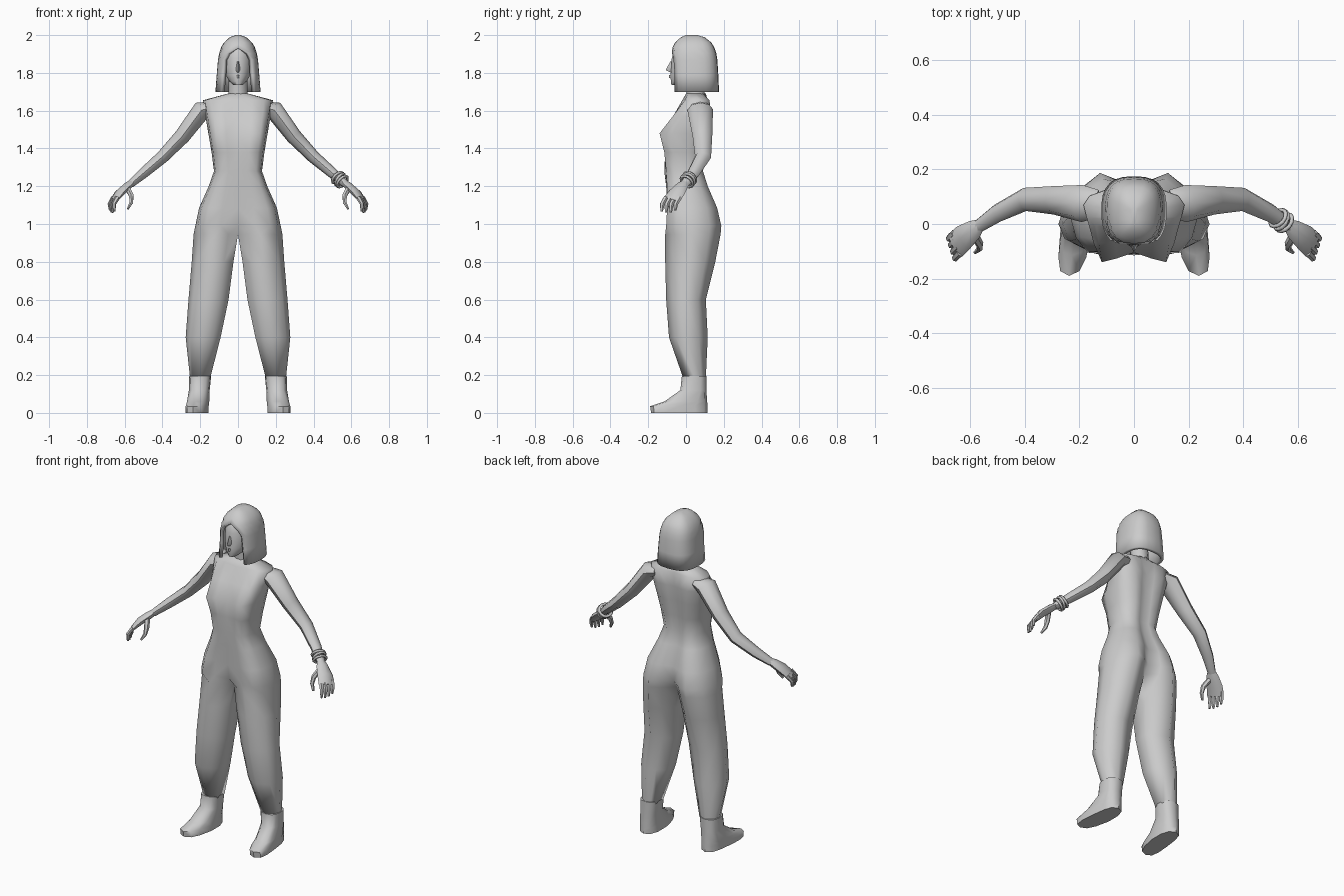
import bpy, bmesh, math
from mathutils import Vector

if "Cube" in bpy.data.objects:
    bpy.data.objects.remove(bpy.data.objects["Cube"])

GREY = bpy.data.materials.new("light_grey")
GREY.diffuse_color = (0.6, 0.6, 0.6, 1)
GREY.use_nodes = True
GREY.node_tree.nodes["Principled BSDF"].inputs["Base Color"].default_value = GREY.diffuse_color


def loft(name, rings, closed=True, caps=(True, True), mirror=False, skip=None, angle=50):
    """Skin a list of equal-length point rings; skip(row, column) leaves holes."""
    bm = bmesh.new()
    rows = [[bm.verts.new(p) for p in r] for r in rings]
    n = len(rows[0])
    for i in range(len(rows) - 1):
        for j in range(n if closed else n - 1):
            if not (skip and skip(i, j)):
                k = (j + 1) % n
                bm.faces.new((rows[i][j], rows[i][k], rows[i + 1][k], rows[i + 1][j]))
    for use, r in zip(caps, (rows[0], rows[-1])):
        if use:
            bm.faces.new(r)
    bmesh.ops.remove_doubles(bm, verts=bm.verts, dist=0.0005)
    bmesh.ops.recalc_face_normals(bm, faces=bm.faces)
    me = bpy.data.meshes.new(name)
    bm.to_mesh(me)
    bm.free()
    me.materials.append(GREY)
    me.shade_smooth()
    me.set_sharp_from_angle(angle=math.radians(angle))
    ob = bpy.data.objects.new(name, me)
    bpy.context.collection.objects.link(ob)
    if mirror:
        m = ob.modifiers.new("mirror", 'MIRROR')
        m.use_clip = True
    return ob


def tube(name, sections, sides=8, wide=(0, 1, 0), mirror=True):
    """Tube through (centre, half width along 'wide', half thickness) sections."""
    pts = [Vector(s[0]) for s in sections]
    rings = []
    for i, (c, rw, rt) in enumerate(sections):
        t = (pts[min(i + 1, len(pts) - 1)] - pts[max(i - 1, 0)]).normalized()
        w = Vector(wide)
        w = (w - t * w.dot(t)).normalized()
        u = t.cross(w)
        rings.append([pts[i] + w * rw * math.cos(a) + u * rt * math.sin(a)
                      for a in (math.tau * k / sides for k in range(sides))])
    return loft(name, rings, mirror=mirror)


def mix(a, b, f):
    return a + (b - a) * f


# Jumpsuit: half rings (z, inner x, outer x, front inner, front, side, back, back inner)
SUIT = [
    (1.69, 0, .055, 0, .01, .05, .09, .105),
    (1.655, 0, .185, -.02, -.005, .07, .125, .115),
    (1.57, 0, .172, -.065, -.07, .06, .13, .115),
    (1.48, 0, .157, -.105, -.14, .03, .12, .10),
    (1.38, 0, .14, -.11, -.115, .01, .105, .09),
    (1.28, 0, .127, -.115, -.105, .0, .09, .08),
    (1.20, 0, .155, -.105, -.10, .01, .115, .09),
    (1.085, 0, .206, -.10, -.10, .03, .165, .13),
    (.99, 0, .226, -.085, -.105, .03, .187, .12),
    (.945, 0, .235, -.04, -.11, .03, .183, .09),
    (.80, .024, .245, -.05, -.11, .02, .155, .07),
    (.60, .05, .262, -.045, -.105, .0, .105, .045),
    (.40, .092, .277, -.035, -.09, .0, .115, .06),
    (.185, .147, .254, .01, -.015, .045, .105, .08),
]
CROTCH = 9
rings = []
for i, (z, xi, xo, fi, f, s, b, bi) in enumerate(SUIT):
    body = i < CROTCH
    prof = [(0, fi), (.4 if body else .22, mix(fi, f, .6)), (.75 if body else .5, f),
            (.94 if body else .88, mix(f, s, .4)), (1, s), (.88, mix(b, s, .4)),
            (.55, b), (.25, mix(bi, b, .6)), (0, bi)]
    rings.append([(mix(xi, xo, u), y, z) for u, y in prof])
loft("jumpsuit", rings, caps=(True, True), mirror=True, angle=80,
     skip=lambda i, j: j == 8 and i < CROTCH)

# Arms
tube("arm", [((.13, .075, 1.62), .05, .03), ((.19, .075, 1.605), .068, .05),
             ((.295, .087, 1.465), .052, .042), ((.40, .09, 1.355), .043, .034),
             ((.50, .04, 1.27), .034, .028), ((.57, -.008, 1.21), .025, .02)])

# Hands: palm, four curled fingers and a thumb
across = Vector((.3, .95, 0)).normalized()
tube("palm", [((.56, 0, 1.22), .02, .017), ((.585, -.02, 1.20), .036, .022),
              ((.625, -.05, 1.165), .048, .022), ((.655, -.078, 1.125), .05, .014)],
     wide=across)
for i in range(4):
    off = across * (i - 1.5) * .025
    drop = (.0, .006, .004, -.006)[i]
    path = [((.648, -.07, 1.14), .014, .013), ((.668, -.09, 1.105), .013, .011),
            ((.666, -.093, 1.066 - drop), .007, .006)]
    tube("finger_%d" % (i + 1), [(Vector(c) + off, a, b) for c, a, b in path],
         sides=6, wide=across)
tube("thumb", [((.585, -.04, 1.19), .018, .016), ((.565, -.075, 1.15), .016, .014),
               ((.565, -.09, 1.115), .012, .011), ((.583, -.105, 1.08), .006, .006)],
     sides=6)

# Bracelets on one wrist
axis = Vector((.07, -.05, -.06)).normalized()
for i, tilt in enumerate((-.12, .1, -.05)):
    d = (axis + Vector((0, tilt, tilt))).normalized()
    bpy.ops.mesh.primitive_torus_add(
        major_segments=12, minor_segments=5, major_radius=.036, minor_radius=.008,
        location=Vector((.54, .013, 1.235)) + axis * (i - 1) * .018,
        rotation=d.to_track_quat('Z', 'Y').to_euler())
    ob = bpy.context.object
    ob.name = "bracelet_%d" % (i + 1)
    ob.data.materials.append(GREY)
    ob.data.shade_smooth()

# Shoes: rings (z, toe y, heel y, inner x, outer x), toes turned outward
rings = []
for z, y0, y1, x0, x1 in [(0, -.185, .115, .15, .265), (.035, -.19, .115, .15, .265),
                          (.06, -.115, .112, .152, .265), (.12, -.03, .108, .15, .26),
                          (.195, -.022, .108, .142, .258)]:
    ring = []
    for k in range(12):
        a = math.tau * k / 12
        c, s = math.cos(a), math.sin(a)
        y = mix(y0, y1, .5 + .5 * math.copysign(abs(s) ** .85, s))
        x = mix(x0, x1, .5 + .5 * math.copysign(abs(c) ** .7, c)) + max(0, -y) * .16
        ring.append((min(x, .277), y, z))
    rings.append(ring)
loft("shoe", rings, mirror=True)

# Neck and head
tube("neck", [((0, .055, 1.65), .06, .055), ((0, .05, 1.70), .05, .05),
              ((0, .04, 1.80), .05, .05)], sides=10, wide=(1, 0, 0), mirror=False)
rings = []
for z, w, y0, y1 in [(1.735, .024, -.078, .0), (1.755, .046, -.082, .05),
                     (1.79, .066, -.084, .10), (1.83, .075, -.08, .13),
                     (1.88, .077, -.078, .14), (1.93, .068, -.062, .13),
                     (1.965, .04, -.02, .09)]:
    rings.append([(w * math.cos(a), mix(y0, y1, .5 + .5 * math.sin(a)), z)
                  for a in (math.tau * k / 14 for k in range(14))])
loft("head", rings, angle=70)
loft("nose", [[(-.004, -.078, 1.86), (.004, -.078, 1.86), (0, -.084, 1.86)],
              [(-.013, -.076, 1.815), (.013, -.076, 1.815), (0, -.107, 1.815)],
              [(-.008, -.076, 1.803), (.008, -.076, 1.803), (0, -.085, 1.803)]])
loft("lips", [[(-.018, -.075, 1.782), (0, -.09, 1.79), (.018, -.075, 1.782)],
              [(-.012, -.075, 1.772), (0, -.09, 1.772), (.012, -.075, 1.772)]])

# Bob hair: rows (z, opening half width, half width, front y, back y)
rings = []
for z, xo, xs, y0, y1 in [(2.0, 0, .012, .0, .06), (1.988, 0, .045, -.028, .10),
                          (1.96, 0, .075, -.058, .135), (1.935, 0, .09, -.072, .15),
                          (1.905, .05, .10, -.074, .16), (1.87, .072, .106, -.066, .166),
                          (1.79, .078, .113, -.06, .171), (1.70, .086, .12, -.06, .175)]:
    a0, yc = math.asin((xo / xs) ** (1 / .75)), .05
    ring = []
    for k in range(11):
        a = mix(a0, math.pi, k / 10)
        c = math.cos(a)
        y = yc - (yc - y0) * (c / math.cos(a0)) ** .75 if c > 0 else yc + (y1 - yc) * (-c) ** .75
        ring.append((xs * abs(math.sin(a)) ** .75 if 0 < k < 10 else (xo, 0)[k // 10], y, z))
    rings.append(ring)
hair = loft("hair", rings, closed=False, caps=(True, False), mirror=True, angle=60)
thick = hair.modifiers.new("thickness", 'SOLIDIFY')
thick.thickness, thick.offset = .02, -1
